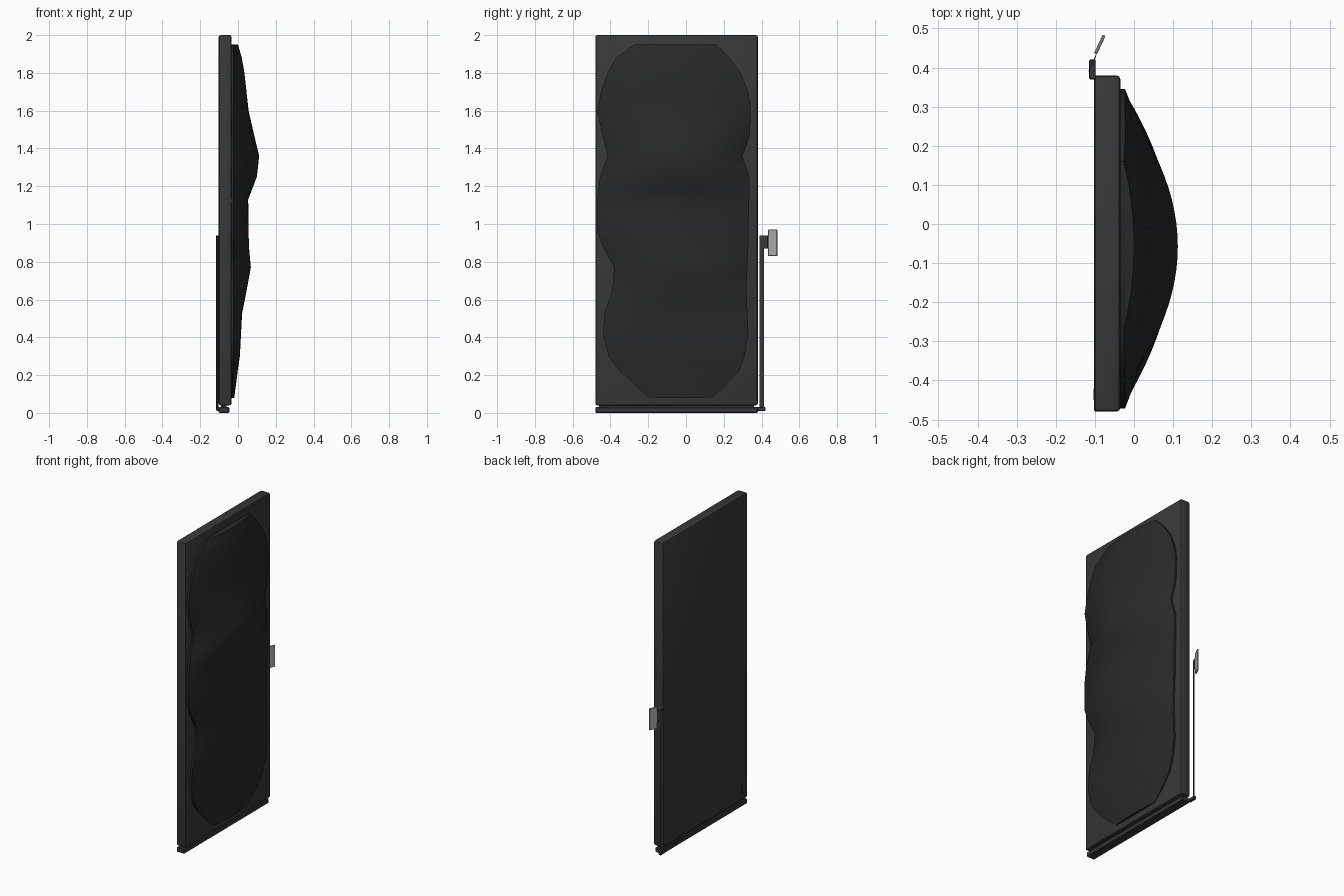
import bpy, bmesh, math
from mathutils import Matrix, Vector

if "Cube" in bpy.data.objects:
    bpy.data.objects.remove(bpy.data.objects["Cube"])


def material(name, v):
    m = bpy.data.materials.new(name)
    m.diffuse_color = (v, v, v, 1)
    m.use_nodes = True
    m.node_tree.nodes["Principled BSDF"].inputs["Base Color"].default_value = m.diffuse_color
    return m


FRAME = material("charcoal", 0.04)
FABRIC = material("dark_fabric", 0.022)
METAL = material("light_metal", 0.4)


def finish(name, bm, mat, angle=35):
    bmesh.ops.recalc_face_normals(bm, faces=bm.faces[:])
    me = bpy.data.meshes.new(name)
    bm.to_mesh(me)
    bm.free()
    ob = bpy.data.objects.new(name, me)
    bpy.context.collection.objects.link(ob)
    me.materials.append(mat)
    bpy.ops.object.select_all(action='DESELECT')
    ob.select_set(True)
    bpy.context.view_layer.objects.active = ob
    bpy.ops.object.shade_smooth_by_angle(angle=math.radians(angle))
    return ob


def box(name, lo, hi, mat, bevel=0, segs=2, turn=0):
    lo, hi = Vector(lo), Vector(hi)
    bm = bmesh.new()
    bmesh.ops.create_cube(bm, size=1, matrix=Matrix.Diagonal((*(hi - lo), 1)))
    if bevel:
        bmesh.ops.bevel(bm, geom=bm.edges[:], offset=bevel, segments=segs,
                        profile=0.5, affect='EDGES')
    bm.transform(Matrix.Translation((lo + hi) / 2) @ Matrix.Rotation(turn, 4, 'Z'))
    return finish(name, bm, mat)


# Upright panel and the bottom rail under it
box("panel", (-0.102, -0.48, 0.04), (-0.035, 0.38, 2.0), FRAME, 0.01, 2)
box("bottom_rail", (-0.102, -0.48, 0.0), (-0.046, 0.38, 0.03), FRAME, 0.004, 1)
box("rail_neck", (-0.09, -0.46, 0.028), (-0.06, 0.36, 0.042), FRAME)
box("rail_end", (-0.115, 0.37, 0.01), (-0.098, 0.42, 0.03), FRAME, 0.002, 1)

# Thin slanted post, its bracket and the metal tab
TURN = -math.radians(25)


def slanted(name, c, thick, width, z0, z1, mat, bevel=0):
    x, y = c
    box(name, (x - thick / 2, y - width / 2, z0), (x + thick / 2, y + width / 2, z1),
        mat, bevel, 1, TURN)


slanted("post", (-0.110, 0.402), 0.002, 0.026, 0.015, 0.94, FRAME)
slanted("post_bracket", (-0.102, 0.421), 0.002, 0.026, 0.87, 0.94, FRAME)
slanted("metal_tab", (-0.0875, 0.459), 0.008, 0.052, 0.83, 0.97, METAL, 0.002)

# Cushion rows: height, left edge, right edge, front of the bulge
ROWS = [
    (0.08, -0.20, 0.14, -0.02), (0.14, -0.27, 0.21, -0.012), (0.22, -0.35, 0.28, -0.002),
    (0.30, -0.41, 0.31, 0.01), (0.42, -0.44, 0.33, 0.016), (0.53, -0.43, 0.325, 0.022),
    (0.65, -0.39, 0.32, 0.046), (0.77, -0.38, 0.325, 0.068), (0.88, -0.44, 0.33, 0.058),
    (0.96, -0.47, 0.33, 0.056), (1.13, -0.472, 0.335, 0.054), (1.25, -0.455, 0.335, 0.10),
    (1.36, -0.415, 0.30, 0.112), (1.46, -0.44, 0.335, 0.088), (1.60, -0.47, 0.345, 0.056),
    (1.70, -0.45, 0.33, 0.045), (1.80, -0.415, 0.29, 0.034), (1.88, -0.37, 0.23, 0.02),
    (1.95, -0.27, 0.16, 0.0)]
COLS = 24


def lerp_row(a, b, t):
    return [p + (q - p) * t for p, q in zip(a, b)]


rows = []
for a, b in zip(ROWS, ROWS[1:]):
    rows += [a, lerp_row(a, b, 0.5)]
rows.append(ROWS[-1])

bm = bmesh.new()
rings = []
for z, yl, yr, top in rows:
    ring = [bm.verts.new((-0.04, yl, z))]
    rim = min(0.012, (top + 0.035) * 0.25)
    for i in range(COLS + 1):
        t = -1 + 2 * i / COLS
        x = -0.035 + rim + (top + 0.035 - rim) * (1 - t * t)
        ring.append(bm.verts.new((x, (yl + yr) / 2 + t * (yr - yl) / 2, z)))
    ring.append(bm.verts.new((-0.04, yr, z)))
    rings.append(ring)
for a, b in zip(rings, rings[1:]):
    n = len(a)
    for i in range(n):
        bm.faces.new((a[i], a[(i + 1) % n], b[(i + 1) % n], b[i]))
bm.faces.new(rings[0])
bm.faces.new(rings[-1])
finish("cushion", bm, FABRIC, 40)

# Small fitting low on the back face
box("back_fitting", (-0.104, -0.45, 0.09), (-0.10, -0.42, 0.14), FRAME, 0.001, 1)
